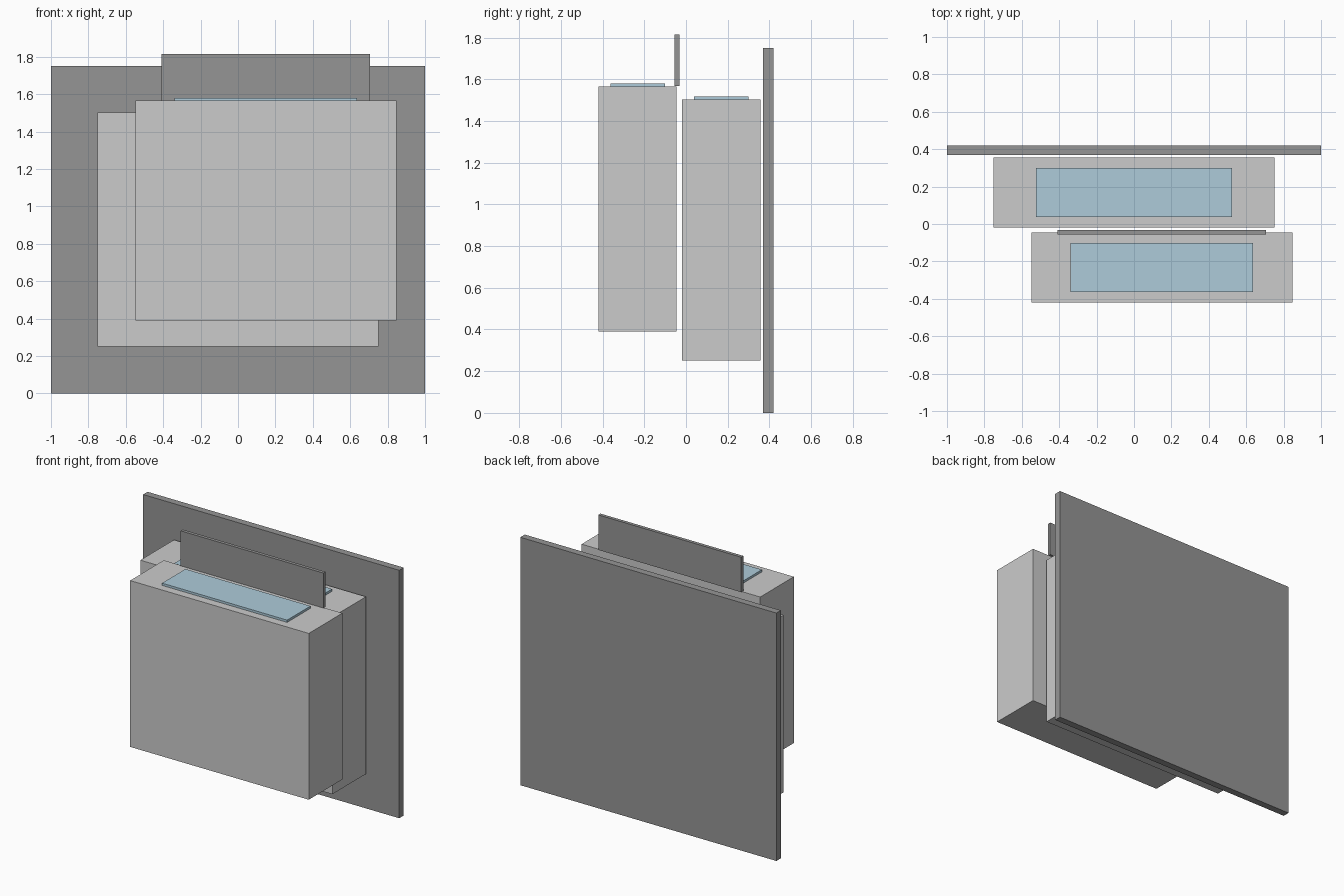
import bpy
import bmesh
from mathutils import Vector

if "Cube" in bpy.data.objects:
    bpy.data.objects.remove(bpy.data.objects["Cube"])


def material(name, color):
    m = bpy.data.materials.new(name)
    m.diffuse_color = color
    m.use_nodes = True
    m.node_tree.nodes["Principled BSDF"].inputs["Base Color"].default_value = m.diffuse_color
    return m


def box(name, x, y, z, mat=None):
    """Box spanning the given (min, max) ranges."""
    lo, hi = Vector((x[0], y[0], z[0])), Vector((x[1], y[1], z[1]))
    bm = bmesh.new()
    bmesh.ops.create_cube(bm, size=1)
    bmesh.ops.scale(bm, vec=hi - lo, verts=bm.verts)
    mesh = bpy.data.meshes.new(name)
    bm.to_mesh(mesh)
    bm.free()
    obj = bpy.data.objects.new(name, mesh)
    obj.location = (lo + hi) / 2
    bpy.context.collection.objects.link(obj)
    if mat:
        mesh.materials.append(mat)
    return obj


def span(center, size):
    return (center - size / 2, center + size / 2)


dark = material("dark_grey", (0.3, 0.3, 0.3, 1))
blue = material("blue_panel", (0.42, 0.6, 0.7, 1))

# Large upright board at the back
box("back_board", (-1, 1), (0.37, 0.42), (0, 1.75), dark)

# Two cabinets, each with a thin blue inset plate on top
for name, cx, cy, width, bottom, top in (
    ("rear", 0, 0.169, 1.5, 0.251, 1.502),
    ("front", 0.149, -0.232, 1.395, 0.391, 1.565),
):
    box(name + "_cabinet", span(cx, width), span(cy, 0.375), (bottom, top))
    box(name + "_top_plate", span(cx, width * 0.7), span(cy, 0.2605),
        (top, top + 0.016), blue)

# Narrow upright board along the back edge of the front cabinet
box("small_board", span(0.149, 1.116), (-0.055, -0.031), (1.567, 1.814), dark)
